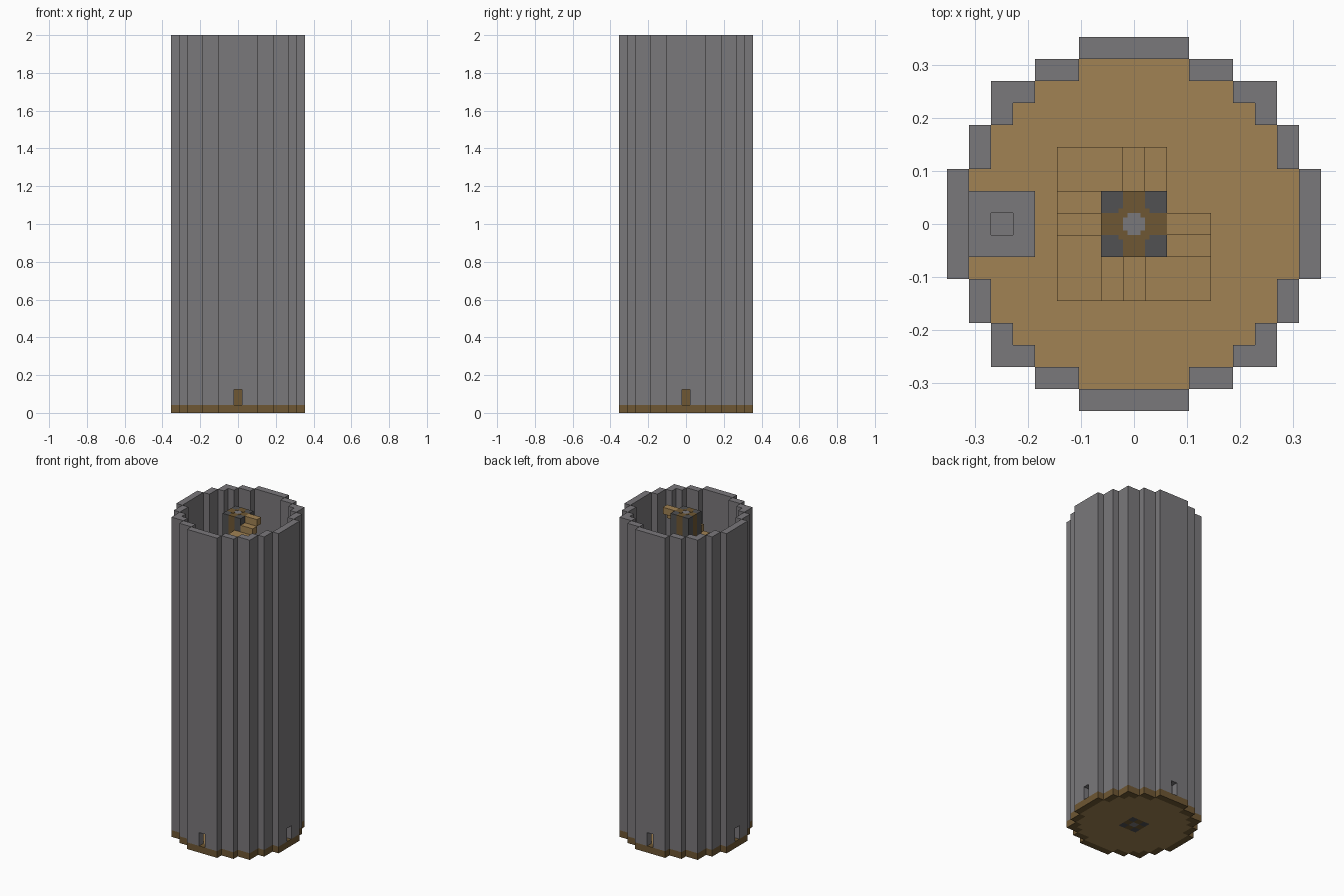
import bpy, bmesh
from mathutils import Matrix, Vector

U = 1 / 24          # one block; the tower is 48 blocks tall
TOP, STOREY = 48, 12

cube = bpy.data.objects.get("Cube")
if cube:
    bpy.data.objects.remove(cube)


def material(name, rgb):
    """Flat material from 0-255 display values."""
    col = [((c / 255 + 0.055) / 1.055) ** 2.4 for c in rgb] + [1]
    m = bpy.data.materials.new(name)
    m.use_nodes = True
    m.diffuse_color = col
    m.node_tree.nodes["Principled BSDF"].inputs["Base Color"].default_value = col
    return m


STONE = material("grey_stone", (122, 120, 123))
PLANK = material("light_planks", (161, 130, 83))
LOG = material("brown_log", (110, 87, 51))
DARK = material("dark_stone", (81, 81, 82))


def turn(points, k):
    """Rotate 2D points by k quarter turns."""
    for _ in range(k):
        points = [(-y, x) for x, y in points]
    return points


def rect(x0, x1, y0, y1):
    return [(x0, y0), (x1, y0), (x1, y1), (x0, y1)]


def prism(name, polys, z0, z1, mat, matrix=Matrix()):
    """Extrude joined polygons (block units) from z0 to z1."""
    bm = bmesh.new()
    for poly in polys:
        bm.faces.new([bm.verts.new((x, y, z0)) for x, y in poly])
    bmesh.ops.remove_doubles(bm, verts=bm.verts, dist=0.001)
    base = list(bm.faces)
    new = bmesh.ops.extrude_face_region(bm, geom=base, use_keep_orig=True)["geom"]
    verts = [g for g in new if isinstance(g, bmesh.types.BMVert)]
    bmesh.ops.translate(bm, verts=verts, vec=Vector((0, 0, z1 - z0)))
    bmesh.ops.recalc_face_normals(bm, faces=bm.faces)
    bm.transform(Matrix.Scale(U, 4) @ matrix)
    mesh = bpy.data.meshes.new(name)
    bm.to_mesh(mesh)
    bm.free()
    mesh.materials.append(mat)
    ob = bpy.data.objects.new(name, mesh)
    bpy.context.collection.objects.link(ob)
    return ob


# Wall footprint for one quarter
SIDE = rect(7.5, 8.5, -2.5, 2.5)
CORNER = [(6.5, 4.5), (6.5, 6.5), (4.5, 6.5), (4.5, 5.5), (5.5, 5.5), (5.5, 4.5)]
RUNS = [rect(6.5, 7.5, 2.5, 4.5), CORNER, rect(2.5, 4.5, 6.5, 7.5)]
# Side wall elevation with a doorway one block wide and two high
DOORWAY = [(-2.5, 1), (-0.5, 1), (-0.5, 3), (0.5, 3), (0.5, 1),
           (2.5, 1), (2.5, TOP), (-2.5, TOP)]
UPRIGHT = Matrix(((0, 0, 1, 0), (1, 0, 0, 0), (0, 1, 0, 0), (0, 0, 0, 1)))

for k in range(4):
    spin = Matrix.Rotation(k * 1.5707963, 4, "Z")
    prism(f"doorway_wall_{k}", [DOORWAY], 7.5, 8.5, STONE, spin @ UPRIGHT)
    for i, run in enumerate([SIDE] + RUNS):
        prism(f"wall_base_{k}_{i}", [turn(run, k)], 0, 1, LOG)
        if i:
            prism(f"wall_{k}_{i}", [turn(run, k)], 1, TOP, STONE)


# Floors, with a stairwell and a landing above the ground level
def floor_polys(h, landing):
    polys = []
    for k in range(4):
        hole = [(-h, h), (h, h)]
        if landing and k in (0, 3):
            hole.insert(1, (1.5 if k == 0 else -0.5, h))
        edge = [(6.5, 2.5), (6.5, 4.5), (5.5, 4.5), (5.5, 5.5), (4.5, 5.5),
                (4.5, 6.5), (2.5, 6.5), (2.5, 7.5), (-2.5, 7.5), (-2.5, 6.5)]
        polys.append(turn(edge + hole, k))
    if landing:
        polys.append(rect(1.5, h, 0.5, h))
    return polys


for n in range(TOP // STOREY):
    z = n * STOREY
    polys = floor_polys(3.5, True) if n else floor_polys(1.5, False)
    prism(f"floor_{n}", polys, z, z + 1, PLANK)

    # Winding stair: two steps and a corner tread on each side
    treads = [rect(0.5, 1.5, 1.5, 3.5), rect(-0.5, 0.5, 1.5, 3.5),
              rect(-3.5, -0.5, 1.5, 3.5)]
    for s in range(STOREY - 1):
        poly = turn(treads[s % 3], s // 3)
        prism(f"stair_{n}_{s}", [poly], z + s + 1, z + s + 2, PLANK)

# Central column: dark corners, log sides and a stone core
prism("column_core", [rect(-0.5, 0.5, -0.5, 0.5)], 0, TOP, STONE)
for k in range(4):
    prism(f"column_corner_{k}", [turn(rect(0.5, 1.5, 0.5, 1.5), k)], 0, TOP, DARK)
    prism(f"column_side_{k}", [turn(rect(0.5, 1.5, -0.5, 0.5), k)], 0, TOP, LOG)
    prism(f"column_cap_{k}", [turn(rect(0.3, 0.7, 0.3, 0.7), k)], TOP, TOP + 0.04, LOG)

# Hearth on the top floor with a recessed flue
FLOOR = TOP - STOREY + 1
ring = [turn([(1.5, -1.5), (1.5, 1.5), (0.5, 0.5), (0.5, -0.5)], k) for k in range(4)]
AT = Matrix.Translation((-6, 0, 0))
prism("hearth", ring, FLOOR, FLOOR + 3, STONE, AT)
prism("hearth_flue", [rect(-0.5, 0.5, -0.5, 0.5)], FLOOR, FLOOR + 2, STONE, AT)
